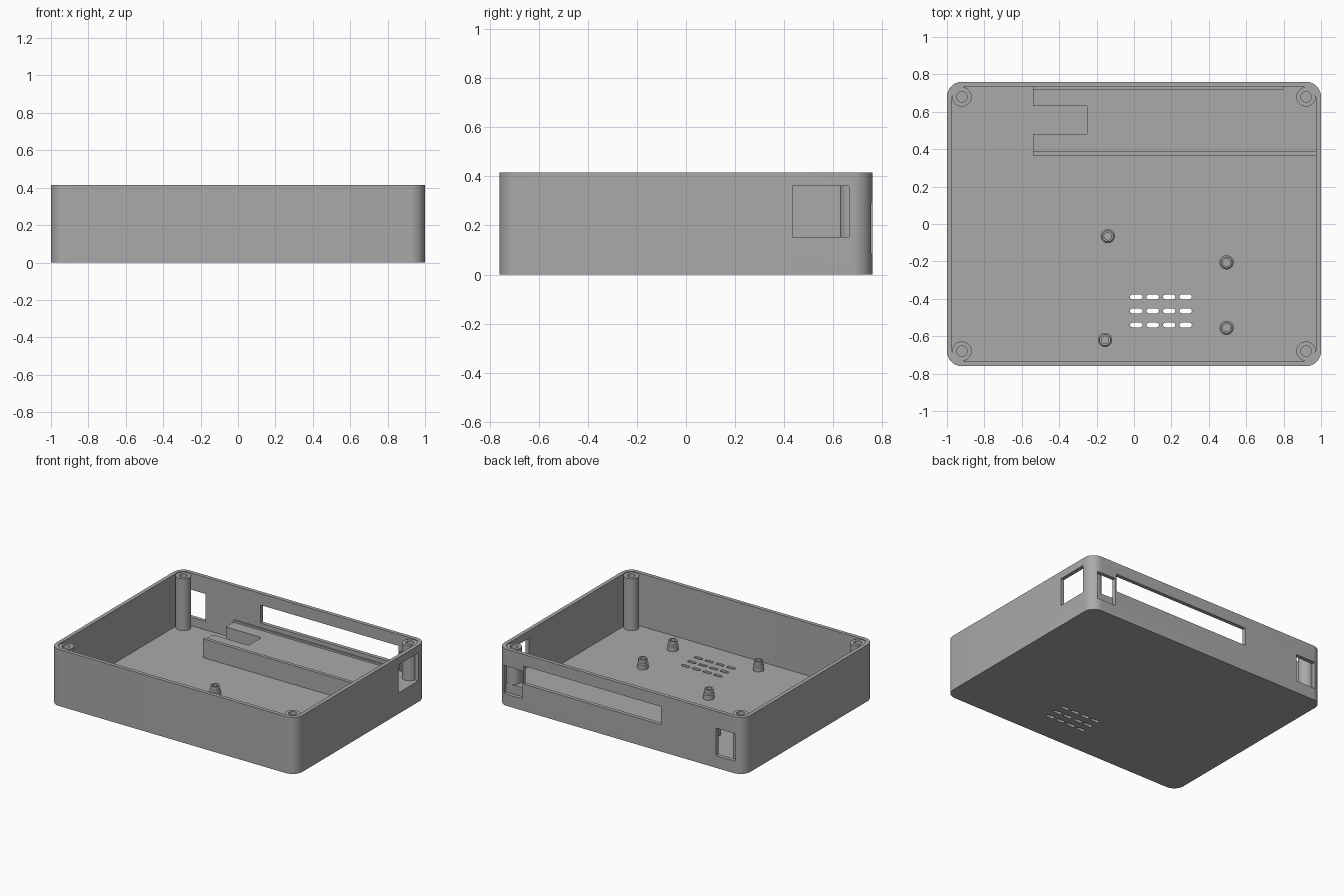
import bpy, bmesh, math

if "Cube" in bpy.data.objects:
    bpy.data.objects.remove(bpy.data.objects["Cube"])

grey = bpy.data.materials.new("mid_grey")
grey.diffuse_color = (0.40, 0.40, 0.40, 1)
grey.use_nodes = True
grey.node_tree.nodes["Principled BSDF"].inputs["Base Color"].default_value = grey.diffuse_color

W, D, H = 1.0, 0.76, 0.415      # half width, half depth, height
T, FLOOR, R = 0.028, 0.028, 0.08  # wall, floor, corner radius


def finish(bm, name):
    bmesh.ops.recalc_face_normals(bm, faces=bm.faces)
    me = bpy.data.meshes.new(name)
    bm.to_mesh(me)
    bm.free()
    ob = bpy.data.objects.new(name, me)
    bpy.context.collection.objects.link(ob)
    me.materials.append(grey)
    return ob


def smooth(ob):
    bpy.ops.object.select_all(action='DESELECT')
    ob.select_set(True)
    bpy.context.view_layer.objects.active = ob
    bpy.ops.object.shade_smooth_by_angle(angle=math.radians(30))


def rounded(hx, hy, r, n=12, cx=0, cy=0):
    pts = []
    for q, (sx, sy) in enumerate([(1, 1), (-1, 1), (-1, -1), (1, -1)]):
        for i in range(n + 1):
            a = (q + i / n) * math.pi / 2
            pts.append((cx + sx * (hx - r) + r * math.cos(a),
                        cy + sy * (hy - r) + r * math.sin(a)))
    return pts


def skin(bm, loops):
    """Join closed loops of points in order and cap both ends."""
    rings = [[bm.verts.new(p) for p in lp] for lp in loops]
    for a, b in zip(rings, rings[1:]):
        for i in range(len(a)):
            j = (i + 1) % len(a)
            bm.faces.new((a[i], a[j], b[j], b[i]))
    bm.faces.new(rings[0])
    bm.faces.new(rings[-1])


def at(pts, z):
    return [(x, y, z) for x, y in pts]


def box(bm, x0, x1, y0, y1, z0, z1):
    skin(bm, [at([(x0, y0), (x1, y0), (x1, y1), (x0, y1)], z) for z in (z0, z1)])


def turned(name, x, y, profile, n=32):
    bm = bmesh.new()
    ring = [(math.cos(2 * math.pi * i / n), math.sin(2 * math.pi * i / n)) for i in range(n)]
    skin(bm, [[(x + r * c, y + r * s, z) for c, s in ring] for r, z in profile])
    smooth(finish(bm, name))


# open tray with rounded corners
bm = bmesh.new()
outer, inner = rounded(W, D, R), rounded(W - T, D - T, R - T)
skin(bm, [at(outer, 0), at(outer, H), at(inner, H), at(inner, FLOOR)])
tray = finish(bm, "case_tray")

# cutters: wall openings and floor vents
bm = bmesh.new()
box(bm, -0.935, -0.775, 0.725, 0.9, 0.09, 0.292)   # back, left port
box(bm, -0.33, 0.79, 0.725, 0.9, 0.197, 0.33)      # back, wide window
box(bm, 0.80, 0.95, 0.725, 0.9, 0.085, 0.292)      # back, right port
box(bm, 0.96, 1.1, 0.435, 0.665, 0.154, 0.36)      # right wall port
for row in range(3):
    for col in range(4):
        slot = rounded(0.033, 0.0125, 0.0124, 5, 0.012 + 0.088 * col, -0.39 - 0.075 * row)
        skin(bm, [at(slot, -0.1), at(slot, 0.1)])
cutter = finish(bm, "opening_cutter")
cutter.hide_render = True
mod = tray.modifiers.new("openings", 'BOOLEAN')
mod.operation, mod.solver, mod.object = 'DIFFERENCE', 'EXACT', cutter
bpy.context.view_layer.objects.active = tray
bpy.ops.object.modifier_apply(modifier=mod.name)
bpy.data.objects.remove(cutter, do_unlink=True)
smooth(tray)

# corner screw posts
for sx in (-1, 1):
    for sy in (-1, 1):
        turned("corner_post", sx * (W - R), sy * (D - R),
               [(R - T, FLOOR), (R - T, H - 0.006), (0.028, H - 0.006), (0.028, 0.2)])

# board standoffs
for x, y in [(-0.14, -0.065), (0.495, -0.205), (0.495, -0.555), (-0.155, -0.62)]:
    turned("board_standoff", x, y,
           [(0.038, FLOOR), (0.038, 0.062), (0.03, 0.068), (0.03, 0.098),
            (0.02, 0.098), (0.02, 0.035)])

# raised platform with a notch in its left end
bm = bmesh.new()
plan = [(-0.54, 0.39), (W - T, 0.39), (W - T, D - T), (-0.54, D - T),
        (-0.54, 0.63), (-0.25, 0.63), (-0.25, 0.48), (-0.54, 0.48)]
skin(bm, [at(plan, FLOOR), at(plan, 0.152)])
finish(bm, "raised_platform")

# front and back guide rails of the platform
bm = bmesh.new()
box(bm, -0.54, W - T, 0.365, 0.39, FLOOR, 0.166)
finish(bm, "front_rail")
bm = bmesh.new()
box(bm, -0.54, 0.80, 0.72, D - T, 0.152, 0.166)
finish(bm, "back_rail")
